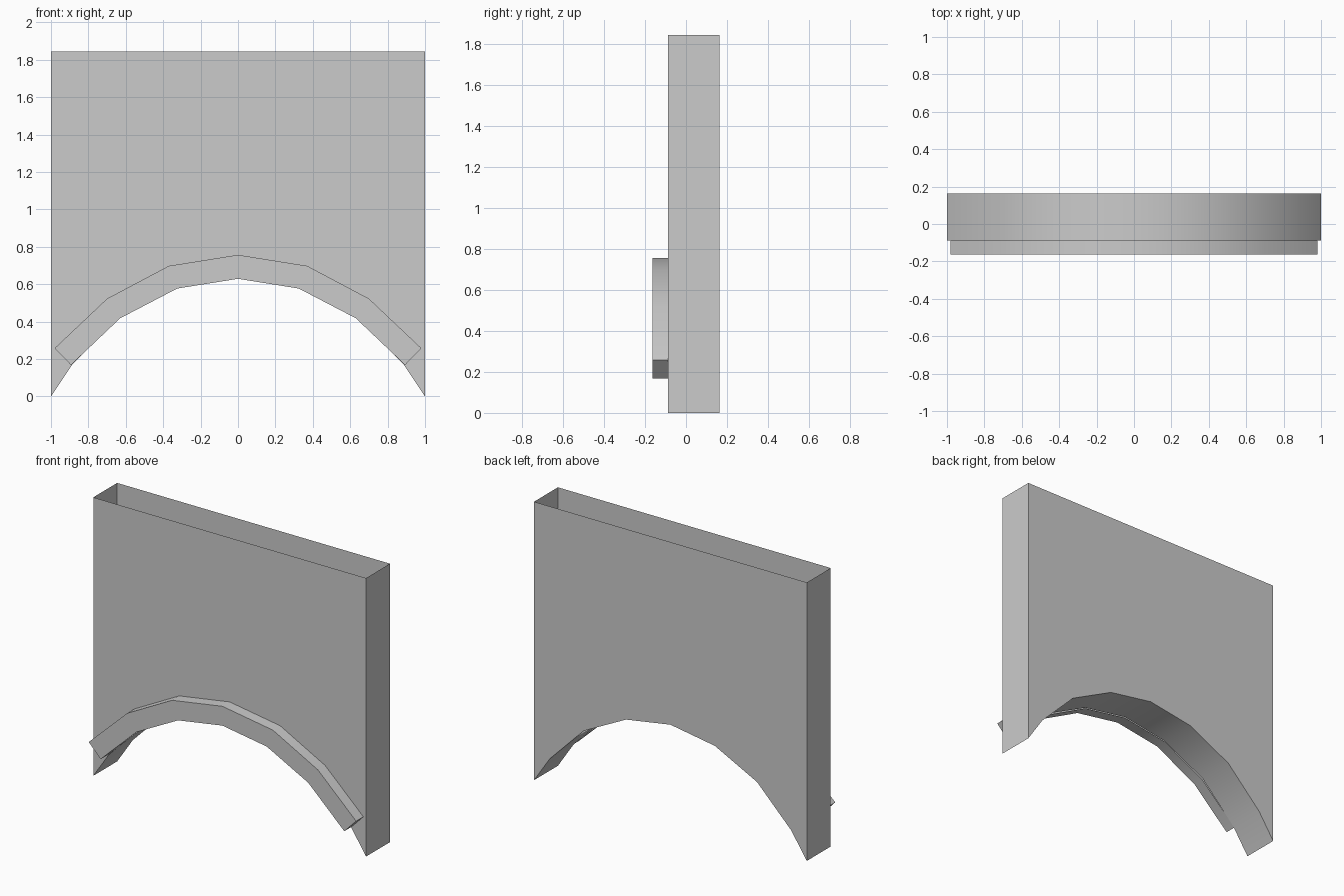
import bpy, bmesh, math

if "Cube" in bpy.data.objects:
    bpy.data.objects.remove(bpy.data.objects["Cube"])


def mirrored(half):
    """Right-hand points from the crown outwards -> full arch, left to right."""
    return [(-x, z) for x, z in reversed(half[1:])] + half


def extrude_profile(name, profile, y0, y1, is_open):
    """Extrude an x-z outline along y, then drop the faces is_open selects."""
    bm = bmesh.new()
    face = bm.faces.new([bm.verts.new((x, y0, z)) for x, z in profile])
    ext = bmesh.ops.extrude_face_region(bm, geom=[face], use_keep_orig=True)
    verts = [g for g in ext["geom"] if isinstance(g, bmesh.types.BMVert)]
    bmesh.ops.translate(bm, verts=verts, vec=(0, y1 - y0, 0))
    bmesh.ops.recalc_face_normals(bm, faces=bm.faces)
    bmesh.ops.delete(bm, geom=[f for f in bm.faces if is_open(f)], context='FACES')
    mesh = bpy.data.meshes.new(name)
    bm.to_mesh(mesh)
    bm.free()
    obj = bpy.data.objects.new(name, mesh)
    bpy.context.collection.objects.link(obj)
    bpy.ops.object.select_all(action='DESELECT')
    obj.select_set(True)
    bpy.context.view_layer.objects.active = obj
    bpy.ops.object.shade_smooth_by_angle(angle=math.radians(30))
    return obj


# Wall with arched opening, open along its top edge
HEIGHT = 1.845
opening = mirrored([(0, 0.635), (0.325, 0.582), (0.635, 0.425), (0.885, 0.172), (1, 0)])
extrude_profile("arch_wall", opening + [(1, HEIGHT), (-1, HEIGHT)], -0.087, 0.163,
                lambda f: f.normal.z > 0.9)

# Raised trim around the arch, open where it meets the wall
inner = mirrored([(0, 0.629), (0.325, 0.577), (0.63, 0.418), (0.893, 0.168)])
outer = mirrored([(0, 0.757), (0.37, 0.698), (0.70, 0.523), (0.98, 0.258)])
extrude_profile("arch_trim", inner + outer[::-1], -0.163, -0.087,
                lambda f: f.normal.y > 0.9)
